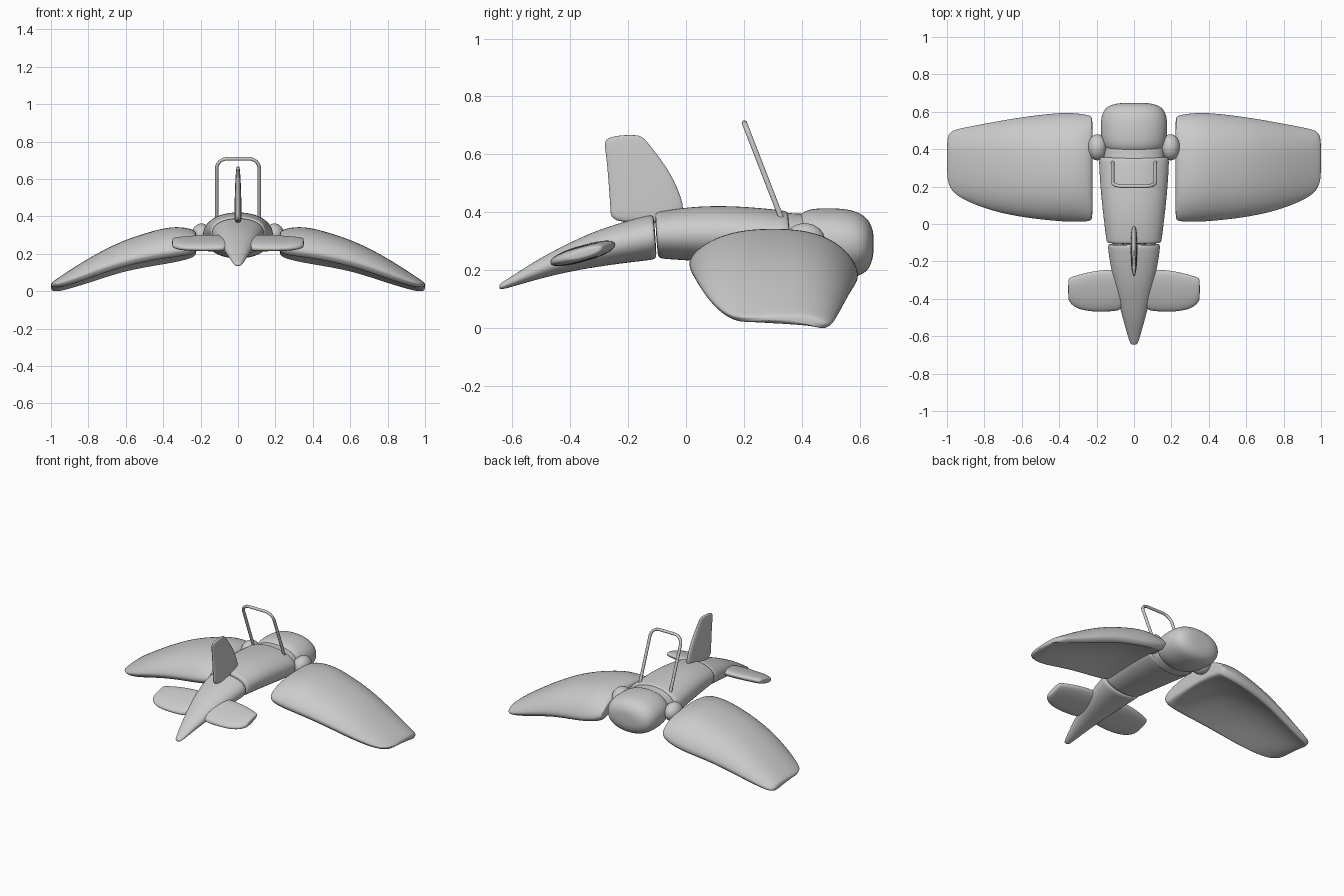
import bpy, bmesh
from math import sin, cos, pi
from mathutils import Vector

if "Cube" in bpy.data.objects:
    bpy.data.objects.remove(bpy.data.objects["Cube"])


def finish(obj, mirror=False, subdiv=2):
    if mirror:
        m = obj.modifiers.new("Mirror", 'MIRROR')
        m.use_mirror_merge = False
    if subdiv:
        s = obj.modifiers.new("Smooth", 'SUBSURF')
        s.levels = s.render_levels = subdiv
    for o in bpy.context.selected_objects:
        o.select_set(False)
    obj.select_set(True)
    bpy.context.view_layer.objects.active = obj
    bpy.ops.object.shade_smooth_by_angle(angle=0.8)
    return obj


def loft(name, rings, mirror=False):
    """Skin a list of equal-length closed rings and cap both ends."""
    bm = bmesh.new()
    loops = [[bm.verts.new(p) for p in r] for r in rings]
    n = len(loops[0])
    for a, b in zip(loops, loops[1:]):
        for i in range(n):
            j = (i + 1) % n
            bm.faces.new((a[i], a[j], b[j], b[i]))
    bm.faces.new(loops[0])
    bm.faces.new(loops[-1])
    bmesh.ops.recalc_face_normals(bm, faces=bm.faces)
    me = bpy.data.meshes.new(name)
    bm.to_mesh(me)
    bm.free()
    obj = bpy.data.objects.new(name, me)
    bpy.context.collection.objects.link(obj)
    return finish(obj, mirror)


def oval(a, b, power=1.0, n=24):
    """Points of a (super)ellipse with half sizes a and b."""
    pts = []
    for i in range(n):
        c, s = cos(2 * pi * i / n), sin(2 * pi * i / n)
        pts.append((a * abs(c) ** power * (1 if c > 0 else -1),
                    b * abs(s) ** power * (1 if s > 0 else -1)))
    return pts


def trunk(name, stations, power=0.95, lean=0.0):
    """Rounded body along y from (y, half width, bottom, top) stations."""
    rings = []
    for y, w, lo, hi in stations:
        rings.append([Vector((u, y - lean * v, (lo + hi) / 2 + v))
                      for u, v in oval(w, (hi - lo) / 2, power)])
    return loft(name, rings)


# Head
trunk("head", [
    (.37, .12, .22, .37), (.395, .15, .20, .395), (.425, .172, .185, .413),
    (.49, .18, .175, .416), (.55, .18, .174, .413), (.597, .17, .178, .402),
    (.628, .146, .197, .378), (.644, .10, .232, .347), (.648, .05, .265, .32)], .93)

# Neck ring
trunk("neck", [
    (.33, .15, .20, .385), (.345, .168, .195, .402), (.375, .165, .198, .395),
    (.405, .167, .198, .398), (.42, .15, .21, .385)])

# Front fuselage
trunk("body", [
    (.36, .17, .22, .39), (.358, .185, .208, .403), (.34, .19, .205, .408),
    (.22, .183, .215, .42), (.1, .172, .225, .424), (0, .16, .233, .417),
    (-.08, .15, .238, .404), (-.1, .147, .241, .40), (-.103, .125, .26, .38)],
    lean=.07)

# Tapered tail cone
trunk("tail", [
    (-.106, .12, .26, .375), (-.108, .14, .238, .392), (-.13, .141, .234, .389),
    (-.22, .127, .224, .365), (-.32, .107, .21, .332), (-.42, .083, .192, .285),
    (-.52, .056, .167, .232), (-.6, .033, .143, .179), (-.637, .021, .133, .157),
    (-.645, .013, .135, .15)], lean=.07)

# Upright tail fin
fin = [(.36, -.26, -.02, .018), (.41, -.262, -.008, .019), (.44, -.264, -.011, .019),
       (.53, -.27, -.048, .017), (.60, -.277, -.10, .014), (.642, -.283, -.132, .011),
       (.658, -.272, -.148, .009), (.667, -.22, -.165, .006)]
loft("tail_fin", [[Vector((v, (a + b) / 2 + u, z)) for u, v in oval((b - a) / 2, t, .8)]
                  for z, a, b, t in fin])

# Horizontal tailplanes
plane = [(.04, -.46, -.245, .03), (.12, -.468, -.243, .03), (.2, -.471, -.248, .028),
         (.28, -.462, -.266, .026), (.325, -.44, -.28, .023),
         (.347, -.415, -.288, .019), (.352, -.397, -.303, .011)]
loft("tailplane", [[Vector((x, (a + b) / 2 + u,
                            .258 + .27 * ((a + b) / 2 + u + .355) + v))
                    for u, v in oval((b - a) / 2, t, .85)]
                   for x, a, b, t in plane], mirror=True)


def wing_section(x, back, front, edge, crest, thick, lift, n=14):
    """Cambered section: domed top, softly hollow underside."""
    pts = []
    c, h = (back + front) / 2, (front - back) / 2
    for i in range(2 * n):
        k = -cos(pi * i / n)                      # -1 trailing .. 1 leading
        base = edge + lift * (1 - k) / 2
        rim = min(.03, thick * .3)
        if i <= n:
            z = base + rim + (crest - base - rim) * max(0, 1 - abs(k) ** 2.6) ** .6
            y = c + h * k
        else:
            roof = max(base + .004, crest - thick)
            z = base + (roof - base) * (1 - k * k)
            y = c + (h - .018) * k
        pts.append(Vector((x, y, z)))
    return pts


# Drooping wings
wing = [(.222, .045, .555, .218, .30, .06, .02), (.224, .018, .578, .19, .318, .10, .02),
        (.25, .008, .588, .168, .336, .125, .025), (.35, .007, .602, .142, .35, .125, .035),
        (.48, .018, .59, .122, .316, .12, .035), (.62, .036, .572, .096, .27, .115, .03),
        (.76, .067, .547, .05, .20, .10, .03), (.88, .112, .524, .014, .126, .08, .025),
        (.957, .155, .508, -.004, .075, .06, .025), (.987, .195, .492, -.003, .054, .045, .025),
        (1.001, .25, .455, .008, .042, .027, .02)]
loft("wing", [wing_section(*w) for w in wing], mirror=True)

# Shoulder joints between body and wings
joint_bm = bmesh.new()
bmesh.ops.create_uvsphere(joint_bm, u_segments=24, v_segments=16, radius=1)
for v in joint_bm.verts:
    v.co = Vector((.195 + .052 * v.co.x, .41 + .07 * v.co.y, .302 + .06 * v.co.z))
joint_me = bpy.data.meshes.new("shoulder_joint")
joint_bm.to_mesh(joint_me)
joint_bm.free()
joint = bpy.data.objects.new("shoulder_joint", joint_me)
bpy.context.collection.objects.link(joint)
finish(joint, mirror=True, subdiv=0)

# Bent tube handle above the back
foot, top = Vector((0, .335, .365)), Vector((0, .202, .708))
up = (top - foot).normalized()
r, w = .055, .114
path = [foot + Vector((-w, 0, 0))]
for side in (-1, 1):
    for i in range(7):
        a = pi / 2 * (i if side < 0 else 6 - i) / 6
        path.append(top - up * r * (1 - sin(a)) + Vector((side * (w - r + r * cos(a)), 0, 0)))
path.append(foot + Vector((w, 0, 0)))
curve = bpy.data.curves.new("handle", 'CURVE')
curve.dimensions = '3D'
curve.bevel_depth = .0095
curve.bevel_resolution = 3
curve.use_fill_caps = True
spline = curve.splines.new('POLY')
spline.points.add(len(path) - 1)
for p, co in zip(spline.points, path):
    p.co = (*co, 1)
handle = bpy.data.objects.new("handle", curve)
bpy.context.collection.objects.link(handle)
